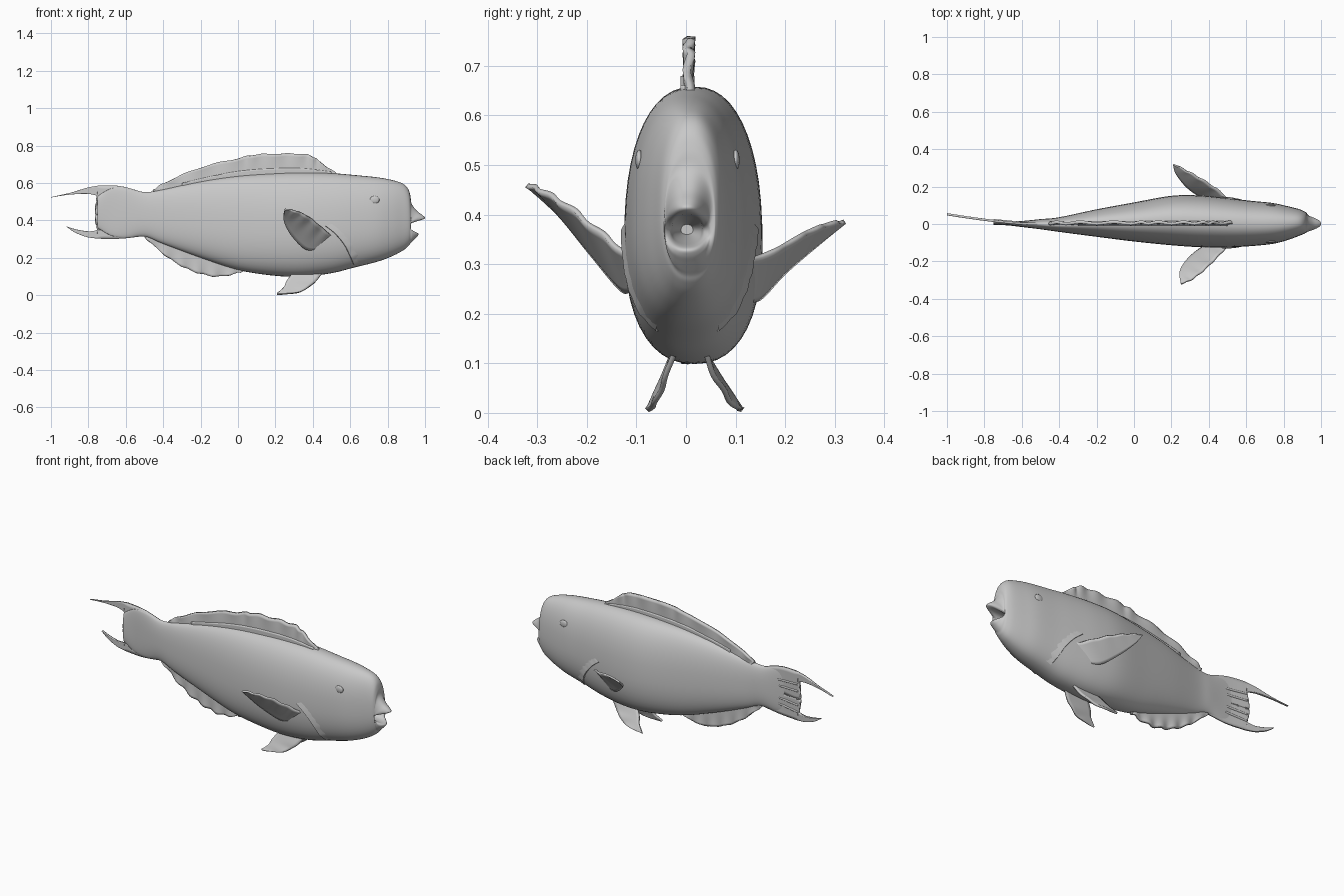
import bpy
import bmesh
import math
from mathutils import Vector

cube = bpy.data.objects.get("Cube")
if cube:
    bpy.data.objects.remove(cube)

grey = bpy.data.materials.new("plain grey")
grey.use_nodes = True
colour = (0.58, 0.58, 0.58, 1)
grey.diffuse_color = colour
bsdf = grey.node_tree.nodes["Principled BSDF"]
bsdf.inputs["Base Color"].default_value = colour
bsdf.inputs["Roughness"].default_value = 0.6


def finish(bm, name, angle=60):
    """Turn a bmesh into a smooth shaded object."""
    bmesh.ops.recalc_face_normals(bm, faces=bm.faces)
    mesh = bpy.data.meshes.new(name)
    bm.to_mesh(mesh)
    bm.free()
    obj = bpy.data.objects.new(name, mesh)
    bpy.context.collection.objects.link(obj)
    mesh.materials.append(grey)
    bpy.ops.object.select_all(action="DESELECT")
    obj.select_set(True)
    bpy.context.view_layer.objects.active = obj
    bpy.ops.object.shade_smooth_by_angle(angle=math.radians(angle))
    return obj


def spline(points, steps):
    """Smooth path through points of any dimension."""
    pts = [Vector(p) for p in points]
    pts = [pts[0]] + pts + [pts[-1]]
    path = []
    for a, b, c, d in zip(pts, pts[1:], pts[2:], pts[3:]):
        for i in range(steps):
            t = i / steps
            path.append(b + (c - a) * (t / 2)
                        + (a * 2 - b * 5 + c * 4 - d) * (t * t / 2)
                        + (b * 3 - a - c * 3 + d) * (t ** 3 / 2))
    return path + [pts[-1]]


def skin(bm, rows, closed):
    """Bridge rows of points with quads."""
    grid = [[bm.verts.new(p) for p in row] for row in rows]
    for r, s in zip(grid, grid[1:]):
        for i in range(len(r) - (0 if closed else 1)):
            j = (i + 1) % len(r)
            bm.faces.new((r[i], r[j], s[j], s[i]))
    return grid


# Body stations: x, belly z, back z, right width, left width
body = [
    (-.75, .36, .53, -.005, .02), (-.68, .32, .57, -.007, .012),
    (-.6, .306, .572, -.016, .016), (-.5, .314, .552, -.028, .026),
    (-.4, .275, .565, -.042, .036), (-.2, .2, .61, -.068, .078),
    (0, .135, .64, -.093, .115), (.2, .104, .655, -.113, .15),
    (.35, .1, .658, -.123, .152), (.5, .118, .653, -.124, .138),
    (.62, .148, .643, -.118, .124), (.74, .178, .631, -.106, .112),
    (.82, .207, .617, -.086, .095), (.88, .238, .597, -.064, .08),
    (.91, .262, .568, -.052, .068), (.922, .277, .53, -.044, .06),
]
# Mouth stations add how far the upper and lower lip reach forward
mouth = [
    (.923, .288, .49, -.044, .056, .005, .01),
    (.92, .303, .452, -.043, .05, .036, .028),
    (.915, .317, .428, -.042, .046, .072, .046),
    (.905, .329, .413, -.036, .04, .095, .06),
    (.892, .337, .402, -.03, .034, .085, .055),
    (.86, .345, .395, -.025, .029, .05, .04),
    (.8, .36, .38, -.01, .014, 0, 0),
]
FLAT = 0.86
stations = spline([s + (0, 0) for s in body] + mouth, 5)


def section(st, sides=48):
    x, low, high, right, left, upper, lower = st
    ring = []
    for i in range(sides):
        a = math.tau * i / sides
        c, s = math.cos(a), math.sin(a)
        cs = math.copysign(abs(c) ** FLAT, c)
        sn = math.copysign(abs(s) ** FLAT, s)
        half = (left - right) / 2
        reach = (upper if s > 0 else lower) * abs(s) ** 1.2
        ring.append((x + reach, (left + right) / 2 + half * cs * (1 - .07 * sn),
                     (low + high) / 2 + (high - low) / 2 * sn))
    return ring


def on_body(x, z, side):
    """Point on the body skin at a given length and height."""
    st = min(stations[:5 * len(body) - 4], key=lambda s: abs(s[0] - x))
    low, high, right, left = st[1:5]
    sn = max(-1, min(1, (2 * z - low - high) / (high - low)))
    cs = math.sqrt(1 - abs(sn) ** (2 / FLAT)) ** FLAT
    return Vector((x, (left + right) / 2 + side * (left - right) / 2 * cs * (1 - .07 * sn), z))


bm = bmesh.new()
rings = skin(bm, [section(s) for s in stations], True)
bm.faces.new(rings[0])
bm.faces.new(rings[-1])
finish(bm, "body", 70)


def fin(name, root, edge, thick=.012, ruffle=0, waves=9, rows=8):
    """Thin sheet between two paths, with a ruffled outer edge."""
    a, b = spline(root, 9), spline(edge, 9)
    sheet = []
    for k in range(rows + 1):
        t = k / rows
        line = []
        for i, (p, q) in enumerate(zip(a, b)):
            u = i / (len(a) - 1)
            wave = ruffle * t * t * math.sin(u * math.tau * waves)
            line.append(p.lerp(q, t) + Vector((0, wave, wave * .5)))
        sheet.append(line)
    bm = bmesh.new()
    skin(bm, sheet, False)
    bmesh.ops.remove_doubles(bm, verts=bm.verts, dist=.0005)
    obj = finish(bm, name)
    mod = obj.modifiers.new("thickness", "SOLIDIFY")
    mod.thickness = thick
    mod.offset = 0
    return obj


def flat(points, y=.003):
    return [(x, y, z) for x, z in points]


def bent(points):
    """Tail points, swept sideways toward the tips."""
    return [(x, .052 * max(0, (-x - .55) / .45) ** 1.4, z) for x, z in points]


# Fins along the back and belly
fin("dorsal_fin",
    flat([(.53, .63), (.43, .63), (.36, .63), (.25, .63), (.1, .62),
          (0, .61), (-.2, .58), (-.36, .55), (-.43, .54)]),
    flat([(.53, .645), (.43, .72), (.37, .752), (.25, .757), (.1, .752),
          (0, .732), (-.2, .683), (-.38, .607), (-.455, .562)], .006),
    .016, .005)
fin("dorsal_fin_base",
    flat([(.5, .62), (.3, .62), (0, .6), (-.3, .56)]),
    flat([(.5, .66), (.3, .68), (0, .663), (-.3, .6)]), .028)
fin("anal_fin",
    flat([(.03, .16), (0, .17), (-.1, .19), (-.2, .22), (-.3, .26), (-.4, .3), (-.48, .33)]),
    flat([(.02, .128), (0, .12), (-.1, .1), (-.2, .115), (-.3, .155), (-.4, .222), (-.5, .312)]),
    .014, .006, 7)

# Forked tail, two lobes meeting on the midline
fin("tail_upper_lobe",
    bent([(-.5, .43), (-.63, .43), (-.76, .43), (-.745, .515), (-.79, .541), (-.9, .538), (-1, .523)]),
    bent([(-.5, .548), (-.62, .582), (-.72, .588), (-.76, .584), (-.81, .574), (-.9, .547), (-1, .525)]))
fin("tail_lower_lobe",
    bent([(-.5, .43), (-.63, .43), (-.76, .43), (-.745, .36), (-.79, .342), (-.86, .351), (-.915, .367)]),
    bent([(-.5, .317), (-.62, .303), (-.72, .302), (-.76, .304), (-.81, .312), (-.87, .335), (-.915, .365)]))
for k in (-2, -1, 1, 2):
    z = .435 + k * .035
    fin("tail_ray", bent([(-.6, z - .004), (-.75, z - .004 + k * .006)]),
        bent([(-.6, z + .004), (-.75, z + .004 + k * .006)]), .02, rows=2)

# Pectoral fins, held at different angles
fin("right_pectoral_fin",
    [(.43, -.105, .25), (.36, -.128, .247), (.285, -.19, .32), (.245, -.255, .4), (.25, -.318, .458)],
    [(.51, -.105, .31), (.45, -.17, .362), (.38, -.24, .418), (.31, -.295, .45), (.252, -.32, .46)],
    .01, .003, 5)
fin("left_pectoral_fin",
    [(.42, .125, .225), (.35, .15, .232), (.28, .2, .285), (.225, .27, .345), (.21, .318, .384)],
    [(.52, .115, .305), (.45, .18, .328), (.36, .24, .362), (.28, .285, .38), (.212, .32, .386)],
    .01, .003, 5)

# Pelvic fins, the left one spread wider
for name, k in (("left_pelvic_fin", 1.1), ("right_pelvic_fin", -.75)):
    rear = [(.3, .03, .13), (.26, .06, .075), (.245, .08, .042), (.208, .1, .008)]
    front = [(.46, .03, .13), (.4, .06, .06), (.32, .088, .015), (.21, .104, .006)]
    fin(name, [(x, y * k, z) for x, y, z in rear],
        [(x, y * k, z) for x, y, z in front], .011, .002, 3)

# Eyes and gill cover edges on both sides
for side, word in ((1, "left"), (-1, "right")):
    bm = bmesh.new()
    bmesh.ops.create_uvsphere(bm, u_segments=20, v_segments=12, radius=.026)
    bmesh.ops.scale(bm, vec=(1, .3, .8), verts=bm.verts)
    bmesh.ops.translate(bm, vec=on_body(.73, .51, side), verts=bm.verts)
    finish(bm, word + "_eye")

    line = spline([(.47, .37), (.52, .33), (.57, .27), (.6, .21), (.62, .165)], 5)
    crest = [on_body(p[0], p[1], side) + Vector((0, side * .006, 0)) for p in line]
    lead = [on_body(p[0] + .05, p[1] + .02, side) - Vector((0, side * .004, 0)) for p in line]
    back = [on_body(p[0] - .006, p[1], side) - Vector((0, side * .006, 0)) for p in line]
    bm = bmesh.new()
    skin(bm, [lead, crest, back], False)
    finish(bm, word + "_gill_edge", 50)
